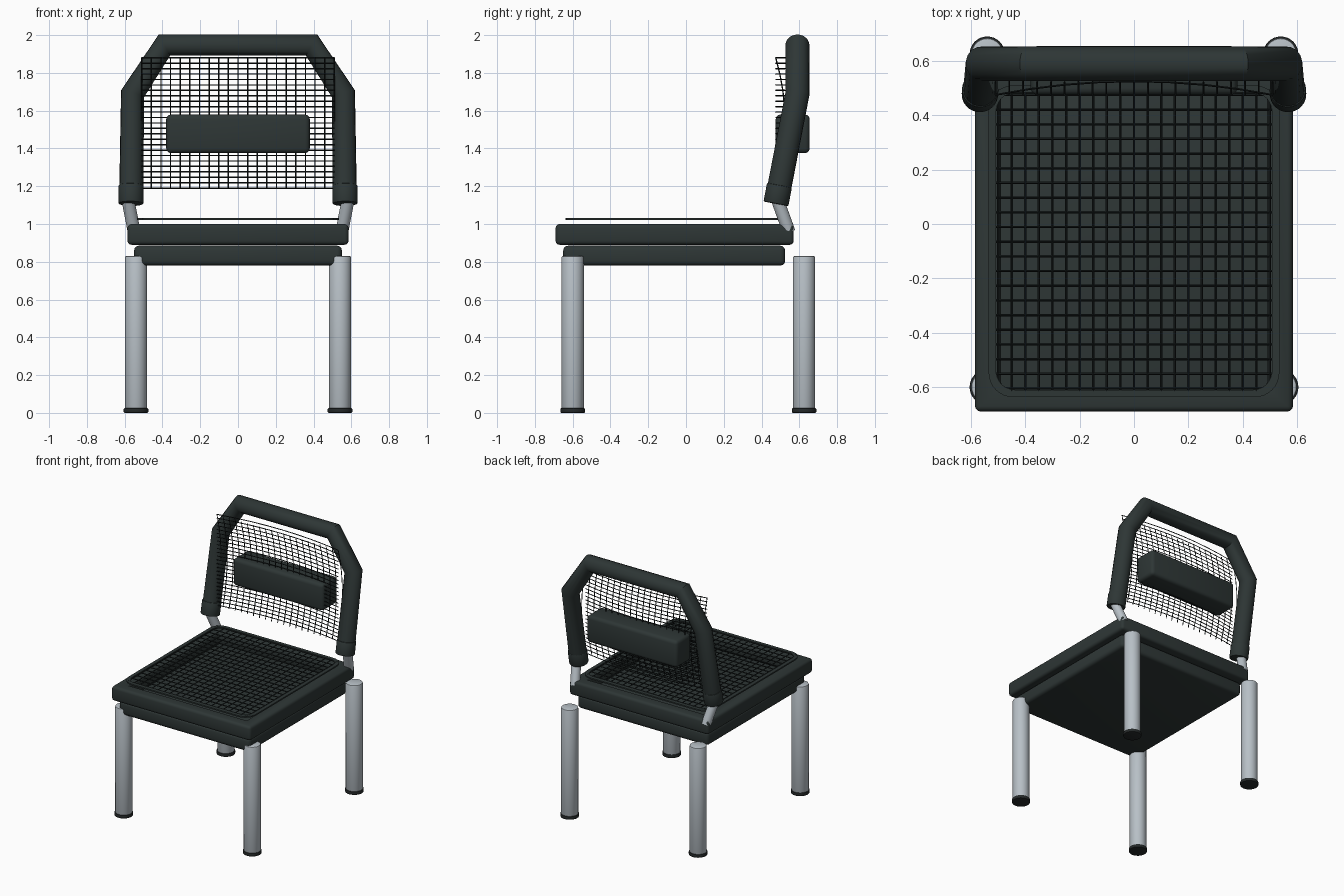
import bpy, bmesh, math
from mathutils import Vector

cube = bpy.data.objects.get("Cube")
if cube:
    bpy.data.objects.remove(cube, do_unlink=True)


def material(name, r, g, b):
    m = bpy.data.materials.new(name)
    m.use_nodes = True
    m.diffuse_color = (r, g, b, 1)
    bsdf = m.node_tree.nodes["Principled BSDF"]
    bsdf.inputs["Base Color"].default_value = (r, g, b, 1)
    bsdf.inputs["Roughness"].default_value = 0.6
    return m


DARK = material("dark green grey", 0.027, 0.037, 0.036)
METAL = material("light metal grey", 0.48, 0.53, 0.57)
WIRE = material("black wire", 0.010, 0.014, 0.014)
RUBBER = material("black rubber", 0.018, 0.022, 0.022)


def select(ob):
    bpy.ops.object.select_all(action="DESELECT")
    ob.select_set(True)
    bpy.context.view_layer.objects.active = ob


def finish(ob, mat, bevel=0, segments=3):
    """Assign the colour, apply an optional bevel and smooth the shading."""
    ob.data.materials.clear()
    ob.data.materials.append(mat)
    select(ob)
    if bevel:
        mod = ob.modifiers.new("Bevel", "BEVEL")
        mod.width, mod.segments = bevel, segments
        mod.limit_method = "ANGLE"
        bpy.ops.object.modifier_apply(modifier=mod.name)
    bpy.ops.object.shade_smooth_by_angle(angle=math.radians(40))
    return ob


def box(name, lo, hi, mat, bevel):
    lo, hi = Vector(lo), Vector(hi)
    bpy.ops.mesh.primitive_cube_add(size=1, location=(lo + hi) / 2)
    ob = bpy.context.object
    ob.name = name
    ob.scale = hi - lo
    bpy.ops.object.transform_apply(location=False, rotation=False, scale=True)
    return finish(ob, mat, bevel)


def rod(name, a, b, radius, mat, bevel=0):
    """Cylinder between two points."""
    a, b = Vector(a), Vector(b)
    d = b - a
    bpy.ops.mesh.primitive_cylinder_add(
        vertices=32, radius=radius, depth=d.length, location=(a + b) / 2,
        rotation=d.to_track_quat("Z", "Y").to_euler())
    ob = bpy.context.object
    ob.name = name
    return finish(ob, mat, bevel, 2)


def tubes(name, paths, radius, mat, resolution):
    """One object holding a round tube along each path."""
    cu = bpy.data.curves.new(name, "CURVE")
    cu.dimensions = "3D"
    cu.bevel_depth, cu.bevel_resolution = radius, resolution
    cu.use_fill_caps = True
    for path in paths:
        sp = cu.splines.new("POLY")
        sp.points.add(len(path) - 1)
        for p, co in zip(sp.points, path):
            p.co = (*co, 1)
    ob = bpy.data.objects.new(name, cu)
    bpy.context.collection.objects.link(ob)
    select(ob)
    bpy.ops.object.convert(target="MESH")
    return finish(bpy.context.object, mat)


def ring(name, loops, z0, z1, mat, bevel=0):
    """Closed band between an outer and an inner outline."""
    bm = bmesh.new()
    rows = [[bm.verts.new((x, y, z)) for x, y in loop]
            for loop, z in ((loops[0], z0), (loops[0], z1),
                            (loops[1], z1), (loops[1], z0))]
    n = len(rows[0])
    for k in range(4):
        a, b = rows[k], rows[(k + 1) % 4]
        for i in range(n):
            j = (i + 1) % n
            bm.faces.new((a[i], a[j], b[j], b[i]))
    bmesh.ops.recalc_face_normals(bm, faces=bm.faces)
    me = bpy.data.meshes.new(name)
    bm.to_mesh(me)
    bm.free()
    ob = bpy.data.objects.new(name, me)
    bpy.context.collection.objects.link(ob)
    return finish(ob, mat, bevel)


def outline(x, y0, y1, r=0, steps=8):
    """Rectangle outline, with rounded corners when r is given."""
    if not r:
        return [(x, y1), (-x, y1), (-x, y0), (x, y0)]
    pts = []
    corners = [(x - r, y1 - r), (r - x, y1 - r), (r - x, y0 + r), (x - r, y0 + r)]
    for q, (cx, cy) in enumerate(corners):
        for s in range(steps + 1):
            t = math.pi / 2 * (q + s / steps)
            pts.append((cx + r * math.cos(t), cy + r * math.sin(t)))
    return pts


def spread(a, b, n):
    return [a + (b - a) * i / (n - 1) for i in range(n)]


# Legs with rubber feet
for side, x in (("left", 0.54), ("right", -0.54)):
    for end, y in (("front", -0.6), ("back", 0.625)):
        rod(f"{end}_{side}_leg", (x, y, 0.01), (x, y, 0.83), 0.059, METAL, 0.008)
        rod(f"{end}_{side}_foot", (x, y, 0), (x, y, 0.025), 0.065, RUBBER, 0.005)

# Seat base and the mitred rails above it
box("seat_base", (-0.55, -0.65, 0.78), (0.55, 0.525, 0.885), DARK, 0.025)
ring("seat_rails", (outline(0.585, -0.69, 0.57), outline(0.49, -0.6, 0.48)),
     0.89, 1.0, DARK, 0.02)

# Woven wire seat with its thin border
ring("seat_border", (outline(0.535, -0.637, 0.51, 0.09),
                     outline(0.508, -0.61, 0.483, 0.07)), 1.022, 1.032, DARK)
seat_wires = [[(x, -0.615, 1.028), (x, 0.485, 1.028)] for x in spread(-0.5, 0.5, 21)]
seat_wires += [[(-0.508, y, 1.028), (0.508, y, 1.028)] for y in spread(-0.605, 0.475, 21)]
tubes("seat_mesh", seat_wires, 0.0045, WIRE, 0)

# Bent backrest tube
half = [(0.566, 0.478, 1.11), (0.558, 0.59, 1.69), (0.39, 0.59, 1.947)]
tubes("back_frame", [half + [(-x, y, z) for x, y, z in reversed(half)]],
      0.064, DARK, 6)

# Cuffs and posts joining the backrest to the seat
for side, s in (("left", 1), ("right", -1)):
    rod(f"{side}_cuff", (s * 0.567, 0.476, 1.107), (s * 0.566, 0.495, 1.205),
        0.067, DARK, 0.006)
    rod(f"{side}_back_post", (s * 0.55, 0.545, 0.96), (s * 0.585, 0.48, 1.14),
        0.034, METAL)

# Curved wire mesh of the backrest
bow = [(t, 0.475 + 0.05 * (1 - t * t)) for t in spread(-1, 1, 9)]
back_wires = [[(x, y, 1.535 + 0.345 * t) for t, y in bow]
              for x in spread(-0.51, 0.51, 21)]
back_wires += [[(0.51 * t, y, z) for t, y in bow]
               for z in spread(1.19, 1.88, 25)]
tubes("back_mesh", back_wires, 0.0035, WIRE, 0)

# Lumbar pad
box("lumbar_pad", (-0.38, 0.475, 1.375), (0.38, 0.655, 1.58), DARK, 0.025)
